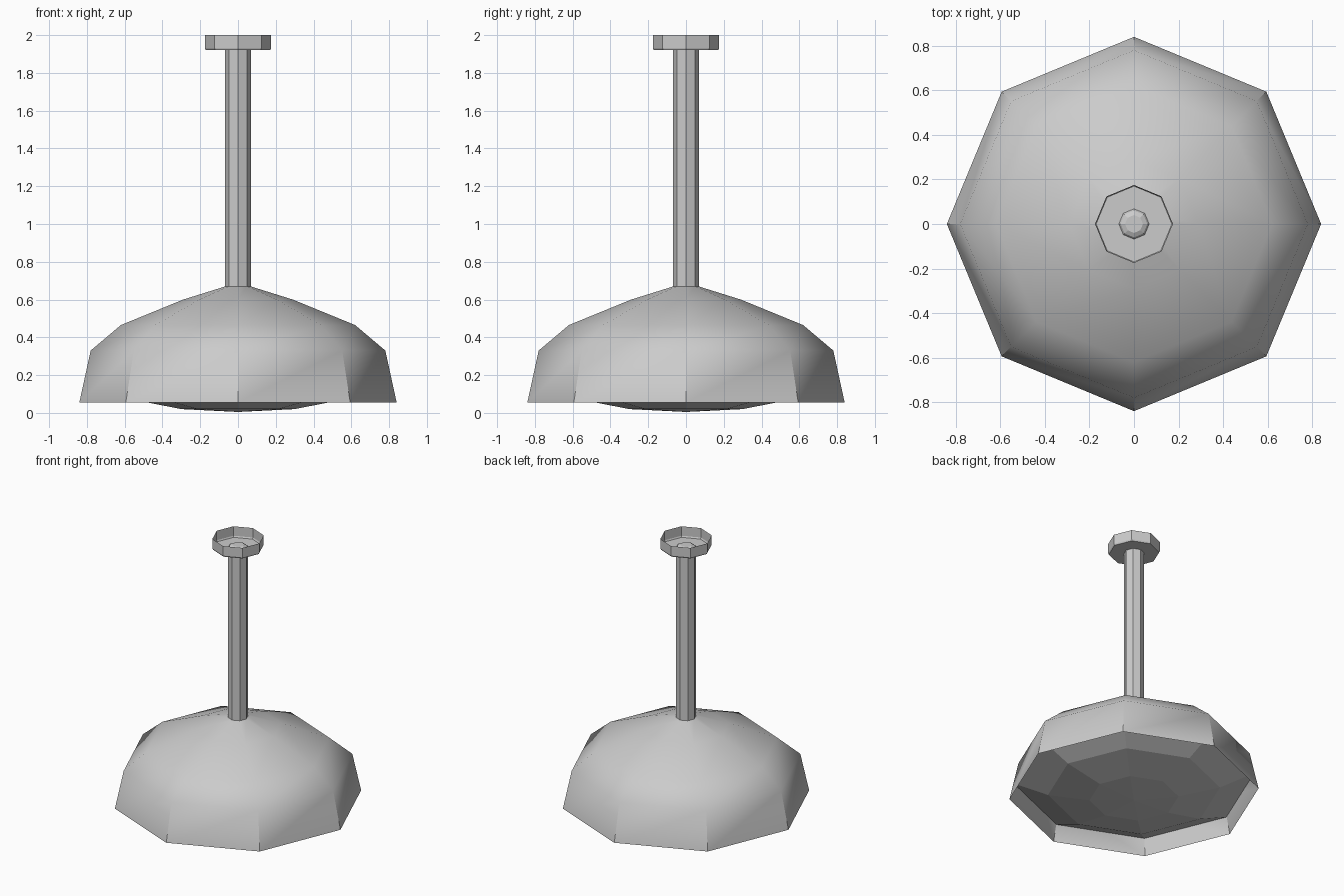
import bpy
from math import cos, sin, pi, radians

if "Cube" in bpy.data.objects:
    bpy.data.objects.remove(bpy.data.objects["Cube"])

SIDES = 8


def lathe(name, profile, smooth=None):
    """Octagonal revolve of (radius, z) points; radius 0 closes to a pole."""
    verts, rings, faces = [], [], []
    for r, z in profile:
        n = 1 if r == 0 else SIDES
        rings.append([len(verts) + i for i in range(n)])
        verts += [(r * cos(2 * pi * i / SIDES), r * sin(2 * pi * i / SIDES), z) for i in range(n)]
    for a, b in zip(rings, rings[1:]):
        for i in range(SIDES):
            j = (i + 1) % SIDES
            quad = [a[i % len(a)], a[j % len(a)], b[j % len(b)], b[i % len(b)]]
            faces.append(list(dict.fromkeys(quad)))
    mesh = bpy.data.meshes.new(name)
    mesh.from_pydata(verts, [], faces)
    obj = bpy.data.objects.new(name, mesh)
    bpy.context.collection.objects.link(obj)
    if smooth:
        bpy.ops.object.select_all(action='DESELECT')
        obj.select_set(True)
        bpy.context.view_layer.objects.active = obj
        bpy.ops.object.shade_smooth_by_angle(angle=radians(smooth))
    return obj


# Domed shade, open below
lathe("lamp_shade", [(0.84, 0.055), (0.78, 0.33), (0.62, 0.465), (0.29, 0.60), (0.066, 0.67)], 40)

# Shallow faceted diffuser bowl set inside the shade
lathe("diffuser", [(0, 0.005), (0.30, 0.02), (0.58, 0.075), (0.81, 0.175)])

# Hanging stem with a small rounded end inside the ceiling cup
lathe("stem", [(0.068, 0.66), (0.068, 1.925), (0.06, 1.935), (0.04, 1.945), (0, 1.945)])

# Ceiling cup, open on top
lathe("ceiling_cup", [(0, 1.92), (0.17, 1.92), (0.175, 1.93), (0.175, 2.0)])
